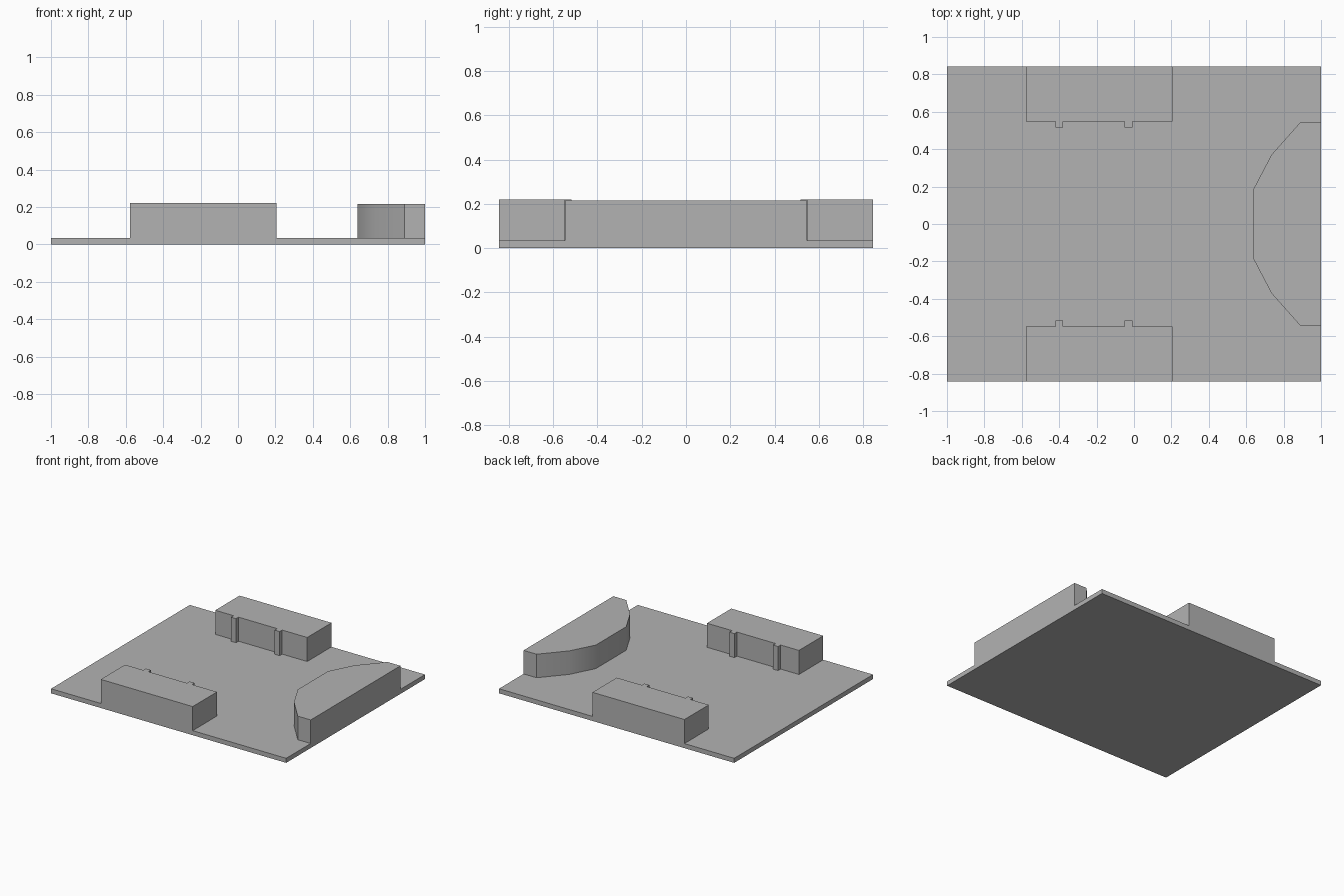
import bpy
import bmesh
import math

if "Cube" in bpy.data.objects:
    bpy.data.objects.remove(bpy.data.objects["Cube"], do_unlink=True)

grey = bpy.data.materials.new("plain_grey")
grey.use_nodes = True
grey.diffuse_color = (0.45, 0.45, 0.45, 1)
grey.node_tree.nodes["Principled BSDF"].inputs["Base Color"].default_value = grey.diffuse_color

DECK = 0.035


def prism(name, outline, bottom, top):
    """Extrude a flat outline upwards into a closed solid."""
    bm = bmesh.new()
    face = bm.faces.new([bm.verts.new((x, y, bottom)) for x, y in outline])
    result = bmesh.ops.extrude_face_region(bm, geom=[face], use_keep_orig=True)
    for v in result["geom"]:
        if isinstance(v, bmesh.types.BMVert):
            v.co.z = top
    bmesh.ops.recalc_face_normals(bm, faces=bm.faces)
    mesh = bpy.data.meshes.new(name)
    bm.to_mesh(mesh)
    bm.free()
    mesh.materials.append(grey)
    obj = bpy.data.objects.new(name, mesh)
    bpy.context.collection.objects.link(obj)
    return obj


# Thin floor slab
prism("floor_slab", [(-1, -0.843), (1, -0.843), (1, 0.843), (-1, 0.843)], 0, DECK)

# Two side blocks, each with a pair of narrow ribs on the inner wall
outer, inner, rib = 0.843, 0.548, 0.517
outline = [(0.205, outer), (-0.577, outer), (-0.577, inner)]
for x in (-0.421, -0.05):
    outline += [(x, inner), (x, rib), (x + 0.042, rib), (x + 0.042, inner)]
outline.append((0.205, inner))
for name, side in (("front_block", -1), ("back_block", 1)):
    prism(name, [(x, y * side) for x, y in outline], DECK, 0.22)

# Raised platform with a softly faceted curved edge
half = [(1, 0.545), (0.89, 0.545), (0.735, 0.37), (0.638, 0.185)]
platform = prism("curved_platform", half + [(x, -y) for x, y in reversed(half)], DECK, 0.216)
bpy.ops.object.select_all(action="DESELECT")
platform.select_set(True)
bpy.context.view_layer.objects.active = platform
bpy.ops.object.shade_smooth_by_angle(angle=math.radians(35))
